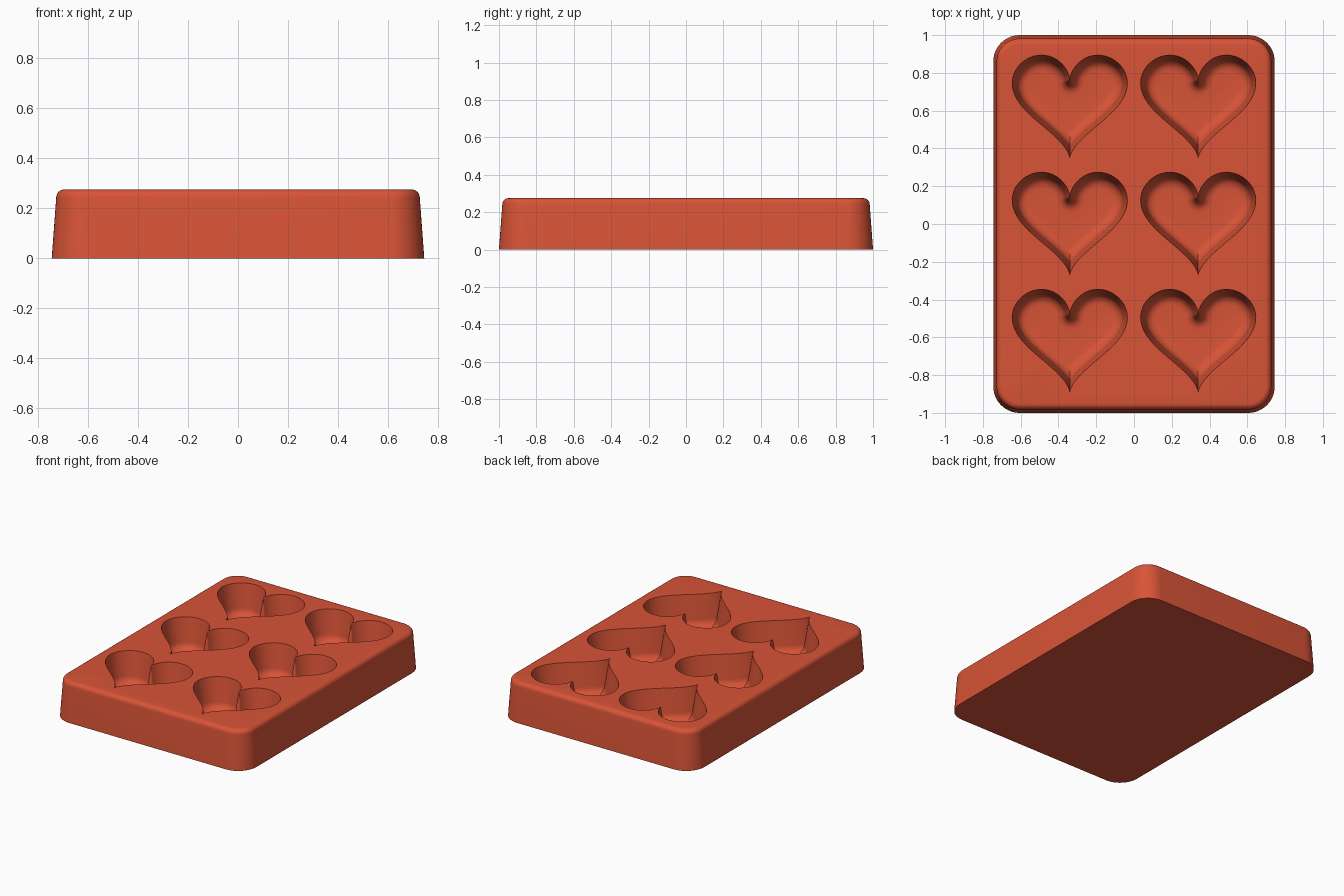
import bpy, bmesh
from math import sin, cos, pi, hypot, radians

cube = bpy.data.objects.get("Cube")
if cube:
    bpy.data.objects.remove(cube, do_unlink=True)

HALF_X, HALF_Y, HEIGHT, CORNER = 0.745, 1.0, 0.275, 0.14
HEART_X, HEART_Y = 0.34, 0.05      # column offset, middle row origin
ROW_STEP = 0.62
SX, SY = 0.01906, 0.0188           # heart curve scale

bm = bmesh.new()
cache = {}


def vert(x, y, z):
    key = (round(x, 5), round(y, 5), round(z, 5))
    if key not in cache:
        cache[key] = bm.verts.new(key)
    return cache[key]


def face(verts):
    # Collapsed corners are dropped so no degenerate faces are made
    unique = list(dict.fromkeys(verts))
    if len(unique) > 2 and not bm.faces.get(unique):
        bm.faces.new(unique)


def skin(rings):
    for a, b in zip(rings, rings[1:]):
        n = len(a)
        for i in range(n):
            j = (i + 1) % n
            face([a[i], a[j], b[j], b[i]])


def rim_edges(ring):
    pairs = zip(ring, ring[1:] + ring[:1])
    return [bm.edges.get((a, b)) for a, b in pairs if a is not b]


def block_ring(inset, z, steps=12):
    r = CORNER - inset
    pts = []
    for quarter, (sx, sy) in enumerate([(1, 1), (-1, 1), (-1, -1), (1, -1)]):
        for i in range(steps + 1):
            a = (quarter + i / steps) * pi / 2
            pts.append(vert(sx * (HALF_X - CORNER) + r * cos(a),
                            sy * (HALF_Y - CORNER) + r * sin(a), z))
    return pts


def heart_point(t):
    return (SX * 16 * sin(t) ** 3,
            SY * (13 * cos(t) - 5 * cos(2 * t) - 2 * cos(3 * t) - cos(4 * t)))


def heart_samples(arc=8, steps=44):
    # Right half as (point, inward normal), with a fan around the notch
    samples = []
    for i in range(arc + 1):
        a = -pi / 2 + (pi / 2 - 0.155) * i / arc
        samples.append((heart_point(0), (cos(a), sin(a))))
    first, last = 0.2, pi - 0.1
    for i in range(steps + 1):
        t = first + (last - first) * i / steps
        (x0, y0), (x1, y1) = heart_point(t - 0.001), heart_point(t + 0.001)
        d = hypot(x1 - x0, y1 - y0)
        samples.append((heart_point(t), ((y1 - y0) / d, (x0 - x1) / d)))
    samples.append((heart_point(pi), (-1, 0)))
    return samples


def heart_outline(inset):
    half = []
    tip = None
    for i, ((x, y), (nx, ny)) in enumerate(SAMPLES):
        px, py = x + nx * inset, y + ny * inset
        if i == 0:
            px = 0.0
        elif i > 12 and tip is None and px <= 1e-6:
            # Both sides meet here and form the crease below the tip
            qx, qy = half[-1]
            f = qx / (qx - px) if qx > px else 1
            tip = (0.0, qy + (py - qy) * f)
        if tip is not None:
            px, py = tip
        half.append((px, py))
    return half + [(-x, y) for x, y in reversed(half[1:-1])]


SAMPLES = heart_samples()

# Tapered block with rounded top edge
FILLET, DRAFT = 0.032, 0.018
outer = [(0, 0), (DRAFT, HEIGHT - FILLET)]
for i in range(1, 7):
    a = radians(15 * i)
    outer.append((DRAFT + FILLET * (1 - cos(a)), HEIGHT - FILLET * (1 - sin(a))))
block = [block_ring(d, z) for d, z in outer]
skin(block)
face(block[0])
top_edges = rim_edges(block[-1])

# Heart cavities with drafted walls and filleted floors
WALL, DEPTH, ROUND = 0.025, 0.215, 0.055
inner = [(WALL * f, (DEPTH - ROUND) * f) for f in (0, 0.08, 0.25, 0.5, 0.75, 1)]
for i in range(1, 7):
    a = radians(15 * i)
    inner.append((WALL + ROUND * (1 - cos(a)), DEPTH - ROUND * (1 - sin(a))))
outlines = [(heart_outline(d), HEIGHT - depth) for d, depth in inner]

for cx in (-HEART_X, HEART_X):
    for row in (-1, 0, 1):
        cy = HEART_Y + row * ROW_STEP
        rings = [[vert(cx + x, cy + y, z) for x, y in pts] for pts, z in outlines]
        skin(rings)
        face(rings[-1])
        top_edges += rim_edges(rings[0])

# Flat top surface around the cavities
top_edges = list(dict.fromkeys(e for e in top_edges if e))
bmesh.ops.triangle_fill(bm, use_beauty=True, use_dissolve=False,
                        edges=top_edges, normal=(0, 0, 1))
bmesh.ops.recalc_face_normals(bm, faces=bm.faces[:])

mesh = bpy.data.meshes.new("heart_mould")
bm.to_mesh(mesh)
bm.free()
mould = bpy.data.objects.new("heart_mould", mesh)
bpy.context.collection.objects.link(mould)

# Terracotta red colour
red = bpy.data.materials.new("terracotta_red")
red.use_nodes = True
colour = (0.69, 0.088, 0.038, 1)
red.diffuse_color = colour
red.node_tree.nodes["Principled BSDF"].inputs["Base Color"].default_value = colour
mesh.materials.append(red)

bpy.ops.object.select_all(action='DESELECT')
mould.select_set(True)
bpy.context.view_layer.objects.active = mould
bpy.ops.object.shade_smooth_by_angle(angle=radians(30))
